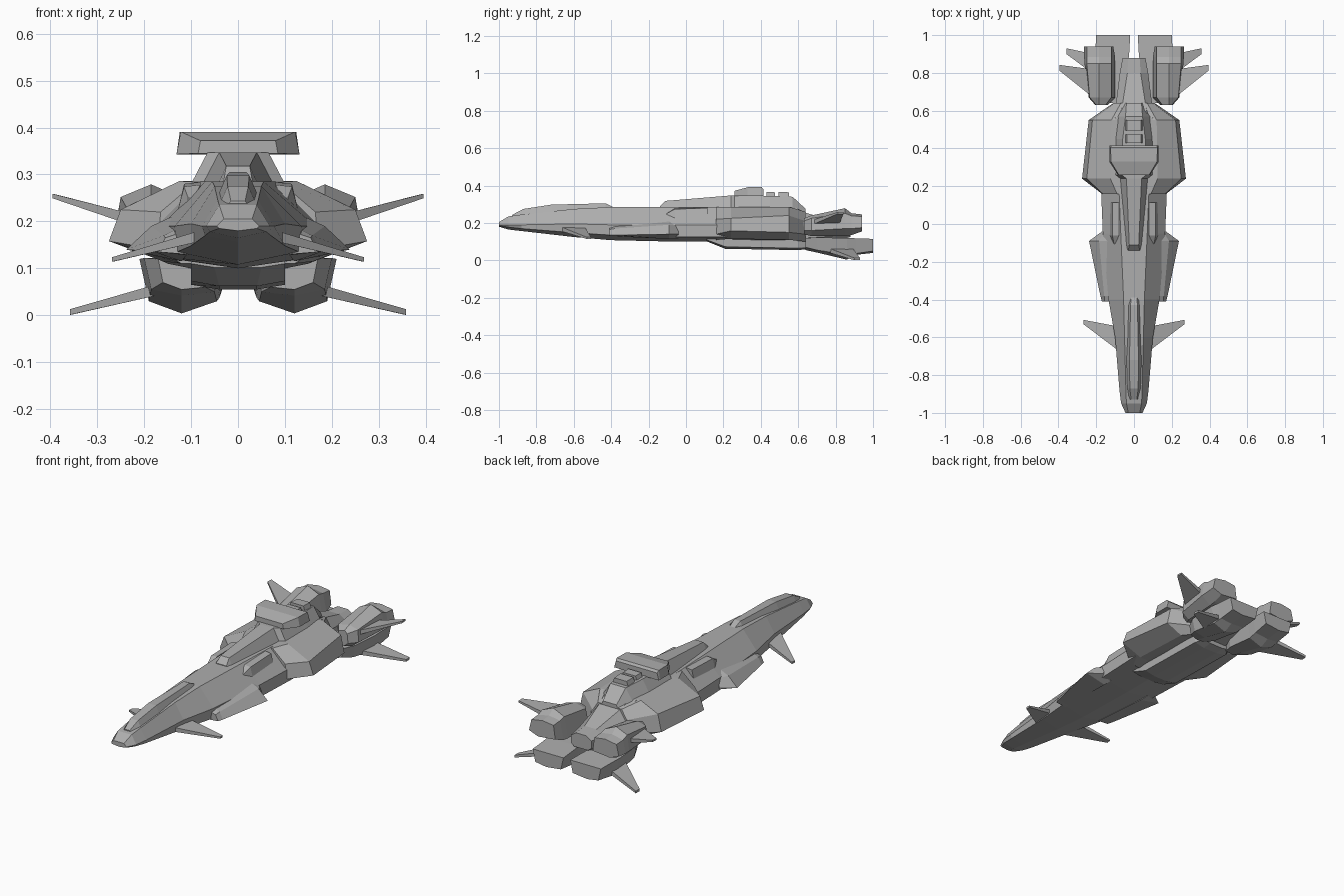
import bpy, bmesh

# Dark grey paint shared by all parts
paint = bpy.data.materials.new("dark_grey")
paint.diffuse_color = (.42, .42, .42, 1)


def loft(name, sections, half=True, mirror=False):
    """Skin rings of (x, z) points placed along y; half rings are mirrored in x."""
    bm = bmesh.new()
    rings = []
    for y, pts in sections:
        ring = list(pts)
        if half:
            ring += [(-x, z) for x, z in reversed(pts) if x > 0]
        rings.append([bm.verts.new((x, y, z)) for x, z in ring])
    n = len(rings[0])
    for a, b in zip(rings, rings[1:]):
        for i in range(n):
            j = (i + 1) % n
            bm.faces.new((a[i], a[j], b[j], b[i]))
    bm.faces.new(rings[0])
    bm.faces.new(rings[-1])
    return finish(name, bm, mirror)


def plate(name, outline, thick):
    """Thin fin from (x, y, z) points, thickened in z and mirrored."""
    bm = bmesh.new()
    t = [bm.verts.new((x, y, z + thick * k)) for (x, y, z), k in outline]
    b = [bm.verts.new((x, y, z - thick * k)) for (x, y, z), k in outline]
    bm.faces.new(t)
    bm.faces.new(b)
    for i in range(len(t)):
        j = (i + 1) % len(t)
        bm.faces.new((t[i], t[j], b[j], b[i]))
    return finish(name, bm, True)


def finish(name, bm, mirror):
    bmesh.ops.recalc_face_normals(bm, faces=bm.faces)
    me = bpy.data.meshes.new(name)
    bm.to_mesh(me)
    bm.free()
    me.materials.append(paint)
    ob = bpy.data.objects.new(name, me)
    bpy.context.collection.objects.link(ob)
    if mirror:
        ob.modifiers.new("mirror", 'MIRROR')
    return ob


def trap(xb, zb, xt, zt):
    """Half trapezoid: wide base, narrow top."""
    return [(xt, zt), (xb, zb)]


def hull(xt, zt, xs, zs, xe, ze, zk):
    return [(xt, zt), (xs, zs), (xe, ze), (0, zk)]


# Main hull with shallow V keel
loft("main_hull", [
    (-1.0, hull(.03, .205, .045, .19, .04, .185, .18)),
    (-.95, hull(.04, .235, .068, .19, .06, .178, .165)),
    (-.88, hull(.043, .245, .077, .19, .07, .170, .157)),
    (-.6, hull(.05, .275, .10, .195, .10, .148, .125)),
    (-.4, hull(.055, .285, .135, .19, .13, .135, .108)),
    (-.05, hull(.07, .285, .165, .19, .165, .125, .10)),
    (.2, hull(.08, .285, .175, .19, .175, .125, .10)),
    (.56, hull(.10, .285, .175, .20, .175, .125, .09)),
    (.64, hull(.07, .25, .11, .20, .11, .13, .09))])

# Canopy ridge on the nose
loft("canopy_ridge", [
    (-.93, trap(.03, .225, .015, .243)),
    (-.87, trap(.04, .235, .022, .275)),
    (-.72, trap(.045, .25, .024, .298)),
    (-.43, trap(.035, .27, .018, .305)),
    (-.39, trap(.028, .275, .015, .285))])

# Broad midship armour
loft("midship_block", [
    (.16, [(.09, .284), (.165, .22), (.17, .14), (.12, .11)]),
    (.24, [(.125, .286), (.25, .225), (.275, .158), (.16, .115)]),
    (.55, [(.12, .286), (.22, .24), (.24, .15), (.15, .11)]),
    (.64, [(.07, .26), (.10, .21), (.11, .14), (.10, .10)])])

# Belly block
loft("belly_block", [
    (.11, [(.10, .12), (.10, .11), (.05, .102)]),
    (.21, [(.10, .12), (.10, .073), (.04, .062)]),
    (.60, [(.10, .12), (.10, .065), (.04, .055)]),
    (.65, [(.08, .12), (.08, .068), (.04, .06)])])

# Dorsal spine rising to the bridge
loft("dorsal_spine", [
    (-.14, trap(.036, .28, .03, .288)),
    (-.11, trap(.042, .28, .025, .318)),
    (.24, trap(.075, .28, .04, .347)),
    (.26, trap(.10, .28, .065, .347)),
    (.45, trap(.10, .28, .06, .345)),
    (.57, trap(.085, .28, .045, .34)),
    (.64, trap(.06, .21, .04, .275))])

# Bridge tower
loft("bridge", [
    (.26, [(.08, .372), (.085, .345)]),
    (.33, [(.122, .391), (.131, .343)]),
    (.405, [(.124, .391), (.131, .343)]),
    (.415, [(.12, .38), (.131, .343)])])

# Vents behind the bridge
for i, (y0, y1) in enumerate([(.43, .475), (.495, .55)]):
    loft(f"dorsal_vent_{i + 1}", [
        (y0, trap(.048, .335, .038, .366)),
        (y1, trap(.048, .335, .036, .364))])

# Tapered tail boom
loft("tail_boom", [
    (.58, [(.07, .285), (.10, .22), (.10, .12), (.06, .08)]),
    (.64, [(.06, .255), (.095, .20), (.095, .12), (.06, .08)]),
    (.80, [(.035, .205), (.075, .18), (.075, .13), (.05, .105)]),
    (.88, [(.03, .20), (.06, .18), (.06, .14), (.04, .125)])])

# Shoulder pods
loft("shoulder_pod", [
    (-.105, [(.095, .23), (.095, .25), (.106, .25), (.106, .23)]),
    (-.06, [(.075, .22), (.08, .278), (.115, .274), (.128, .225)]),
    (.115, [(.075, .22), (.08, .284), (.115, .28), (.128, .225)])],
    half=False, mirror=True)

# Side sponsons
loft("side_sponson", [
    (-.41, [(.11, .18), (.155, .165), (.17, .135), (.11, .13)]),
    (-.38, [(.11, .195), (.158, .17), (.178, .135), (.11, .128)]),
    (-.09, [(.12, .22), (.185, .19), (.238, .14), (.12, .115)]),
    (-.04, [(.12, .21), (.155, .185), (.17, .14), (.12, .115)])],
    half=False, mirror=True)

# Nose canards
plate("canard", [((.07, -.68, .172), 1), ((.268, -.53, .119), .4),
                 ((.266, -.508, .119), .4), ((.07, -.545, .172), 1)], .012)

# Upper engine nacelles with a ridged top
loft("upper_nacelle", [
    (.63, [(.15, .215), (.185, .225), (.20, .21), (.205, .16), (.18, .14), (.14, .15)]),
    (.67, [(.12, .225), (.185, .24), (.235, .225), (.24, .16), (.20, .13), (.10, .14)]),
    (.85, [(.12, .25), (.185, .279), (.25, .252), (.262, .17), (.21, .13), (.10, .14)]),
    (.885, [(.12, .242), (.185, .252), (.25, .238), (.264, .17), (.21, .135), (.10, .145)]),
    (.94, [(.12, .238), (.185, .246), (.25, .235), (.264, .175), (.21, .155), (.11, .165)])],
    half=False, mirror=True)

# Lower engine nacelles
loft("lower_nacelle", [
    (.64, [(.07, .12), (.17, .12), (.16, .07), (.12, .055), (.07, .06)]),
    (.70, [(.04, .122), (.20, .122), (.185, .055), (.12, .042), (.05, .05)]),
    (.86, [(.03, .12), (.21, .12), (.19, .03), (.12, .004), (.045, .03)]),
    (.91, [(.025, .118), (.205, .118), (.187, .037), (.12, .03), (.04, .037)]),
    (1.0, [(.02, .115), (.20, .115), (.185, .05), (.12, .04), (.035, .05)])],
    half=False, mirror=True)

# Stabiliser fins
plate("upper_fin", [((.23, .68, .205), 1), ((.395, .812, .254), .4),
                    ((.393, .842, .254), .4), ((.23, .82, .205), 1)], .012)
plate("lower_fin", [((.17, .76, .055), 1), ((.358, .90, .007), .5),
                    ((.356, .93, .007), .5), ((.17, .89, .055), 1)], .012)
